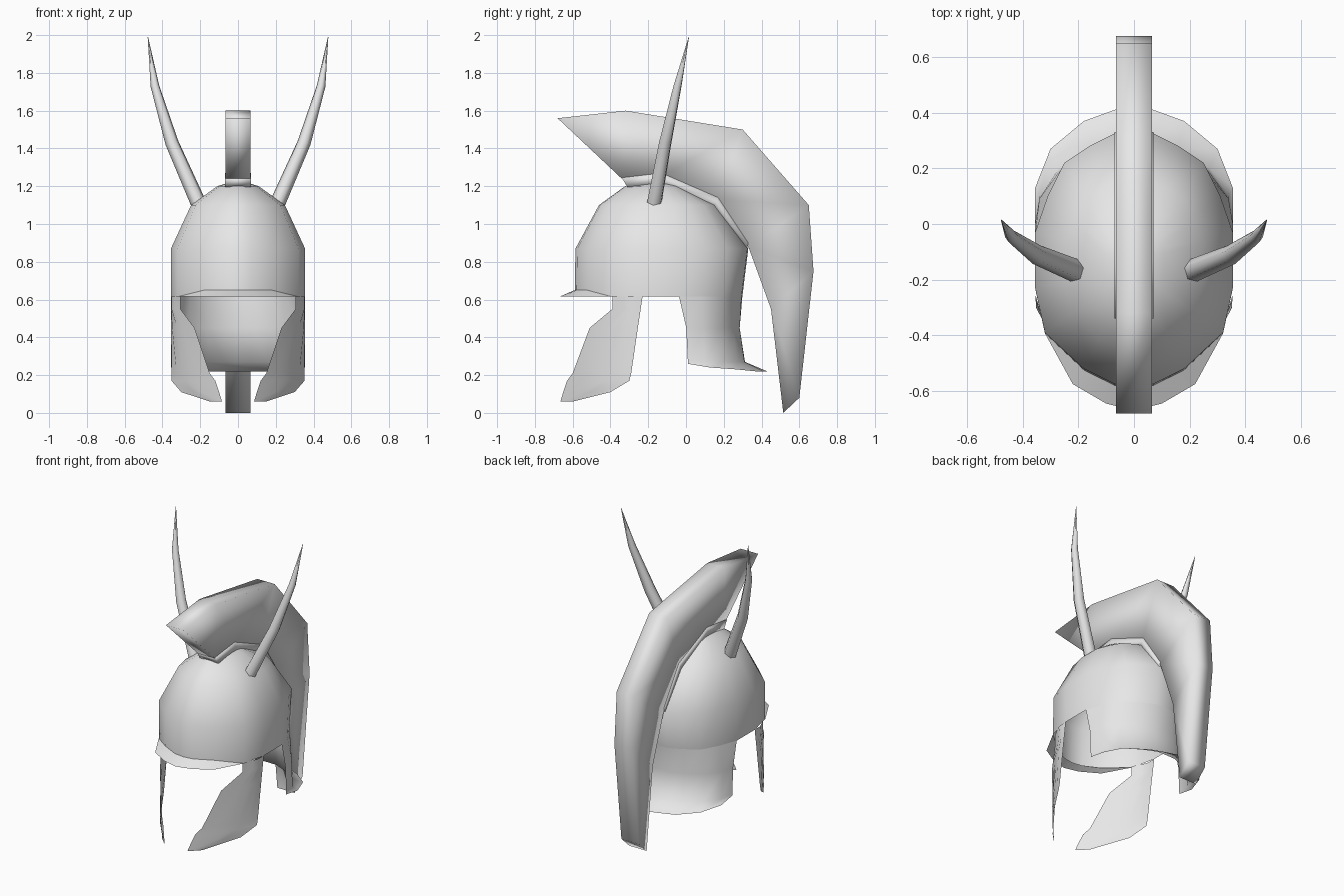
import bpy
import bmesh
from mathutils import Vector

cube = bpy.data.objects.get("Cube")
if cube:
    bpy.data.objects.remove(cube, do_unlink=True)

GREY = (0.8, 0.8, 0.8, 1.0)
metal = bpy.data.materials.new("light_grey")
metal.use_nodes = True
metal.diffuse_color = GREY
metal.node_tree.nodes["Principled BSDF"].inputs["Base Color"].default_value = GREY


def add_object(name, data):
    obj = bpy.data.objects.new(name, data)
    bpy.context.collection.objects.link(obj)
    data.materials.append(metal)
    return obj


def finish(name, bm):
    mesh = bpy.data.meshes.new(name)
    bmesh.ops.remove_doubles(bm, verts=bm.verts, dist=0.0005)
    for face in bm.faces:
        face.smooth = True
    bm.to_mesh(mesh)
    bm.free()
    return add_object(name, mesh)


def sheet(name, rows):
    """Skin ascending rows of points, each running anticlockwise."""
    bm = bmesh.new()
    grid = [[bm.verts.new(p) for p in row] for row in rows]
    for low, high in zip(grid, grid[1:]):
        for i in range(len(low) - 1):
            bm.faces.new((low[i], low[i + 1], high[i + 1], high[i]))
    return finish(name, bm)


def flip(points):
    """The same points on the other side, in reverse order."""
    return [(-x, y, z) for x, y, z in reversed(points)]


def slab(name, outline, half_width):
    """Extrude a side outline (y, z) across x."""
    bm = bmesh.new()
    face = bm.faces.new([bm.verts.new((-half_width, y, z)) for y, z in outline])
    ext = bmesh.ops.extrude_face_region(bm, geom=[face])
    moved = [v for v in ext["geom"] if isinstance(v, bmesh.types.BMVert)]
    bmesh.ops.translate(bm, verts=moved, vec=(2 * half_width, 0, 0))
    bmesh.ops.recalc_face_normals(bm, faces=bm.faces)
    bmesh.ops.triangulate(bm, faces=[f for f in bm.faces if len(f.verts) > 4])
    return finish(name, bm)


def mirror(obj):
    obj.modifiers.new("Mirror", "MIRROR").use_mirror_merge = False


# Bowl: half plan from front to back, scaled at each height
MID = -0.125
plan = [(0, -0.46), (0.07, -0.45), (0.18, -0.395), (0.32, -0.265), (0.355, -0.105),
        (0.355, 0.095), (0.31, 0.225), (0.25, 0.345), (0.16, 0.405), (0.07, 0.45), (0, 0.455)]


def ring(z, wide, front, back):
    return [(x * wide, MID + y * (front if y < 0 else back), z) for x, y in plan]


base = ring(0.615, 1, 1.01, 0.93)
levels = [base, ring(0.87, 1, 1, 1), ring(1.10, 0.70, 0.73, 0.63),
          ring(1.20, 0.31, 0.43, 0.2), ring(1.235, 0, 0, 0)]
sheet("bowl", [flip(r)[:-1] + r for r in levels])

# Brim over the face
inner = [(x, y, 0.65 if y < -0.45 else 0.615) for x, y, z in base[:4]]
outer = [(0, -0.67, 0.615), (0.1, -0.645, 0.615), (0.22, -0.575, 0.615), base[3]]
sheet("brim", [flip(r)[:-1] + r for r in (outer, inner)])

# Neck guard with flared lower edge
nape = [(0.355, 0.01), (0.34, 0.10), (0.27, 0.20), (0.16, 0.27), (0.07, 0.31), (0, 0.312)]
flare = [(0.355, 0.01), (0.355, 0.13), (0.30, 0.27), (0.18, 0.37), (0.07, 0.41), (0, 0.43)]
edge_z = [0.26, 0.24, 0.23, 0.22, 0.22, 0.22]
lip = [(x, y, z) for (x, y), z in zip(flare, edge_z)]
low = [(x, y, 0.27) for x, y in nape]
waist = [(x, y - 0.03 * (1 - x / 0.5), 0.45) for x, y in nape]
sheet("neck_guard", [r + flip(r)[1:] for r in (lip, low, waist, base[5:])])

# Cheek guards, bent inwards towards the front
bend = [(-0.67, 0.08), (-0.60, 0.15), (-0.51, 0.23), (-0.40, 0.30), (-0.30, 0.352), (-0.23, 0.355)]


def cheek_x(y):
    for (y0, x0), (y1, x1) in zip(bend, bend[1:]):
        if y <= y1:
            return x0 + (x1 - x0) * (y - y0) / (y1 - y0)
    return bend[-1][1]


cheek_rows = []
for z, front, back in [(0.06, -0.665, -0.60), (0.11, -0.65, -0.40), (0.17, -0.63, -0.30),
                       (0.21, -0.60, -0.29), (0.45, -0.51, -0.255), (0.55, -0.39, -0.24),
                       (0.615, -0.39, -0.23)]:
    ys = [front + (back - front) * i / 5 for i in range(6)]
    cheek_rows.append([(cheek_x(y), y, z) for y in ys])
mirror(sheet("cheek_guards", cheek_rows))

# Crest and the holder it sits on
slab("crest", [(-0.68, 1.56), (-0.32, 1.60), (0.30, 1.50), (0.65, 1.10), (0.675, 0.75),
               (0.60, 0.08), (0.515, 0), (0.45, 0.55), (0.33, 0.88), (0.16, 1.13),
               (-0.13, 1.25), (-0.34, 1.24)], 0.065)
slab("crest_holder", [(-0.34, 1.245), (-0.13, 1.27), (0.17, 1.14), (0.33, 0.90),
                      (0.32, 0.86), (0.15, 1.09), (-0.13, 1.21), (-0.31, 1.195)], 0.07)

# Horns
curve = bpy.data.curves.new("horns", "CURVE")
curve.dimensions = "3D"
curve.bevel_depth = 0.042
curve.bevel_resolution = 1
curve.use_fill_caps = True
path = [((0.205, -0.17, 1.10), 1), ((0.35, -0.11, 1.43), 0.85),
        ((0.44, -0.045, 1.73), 0.55), ((0.477, 0.015, 1.99), 0.03)]
spline = curve.splines.new("POLY")
spline.points.add(len(path) - 1)
for point, (co, radius) in zip(spline.points, path):
    point.co = Vector(co).to_4d()
    point.radius = radius
mirror(add_object("horns", curve))
